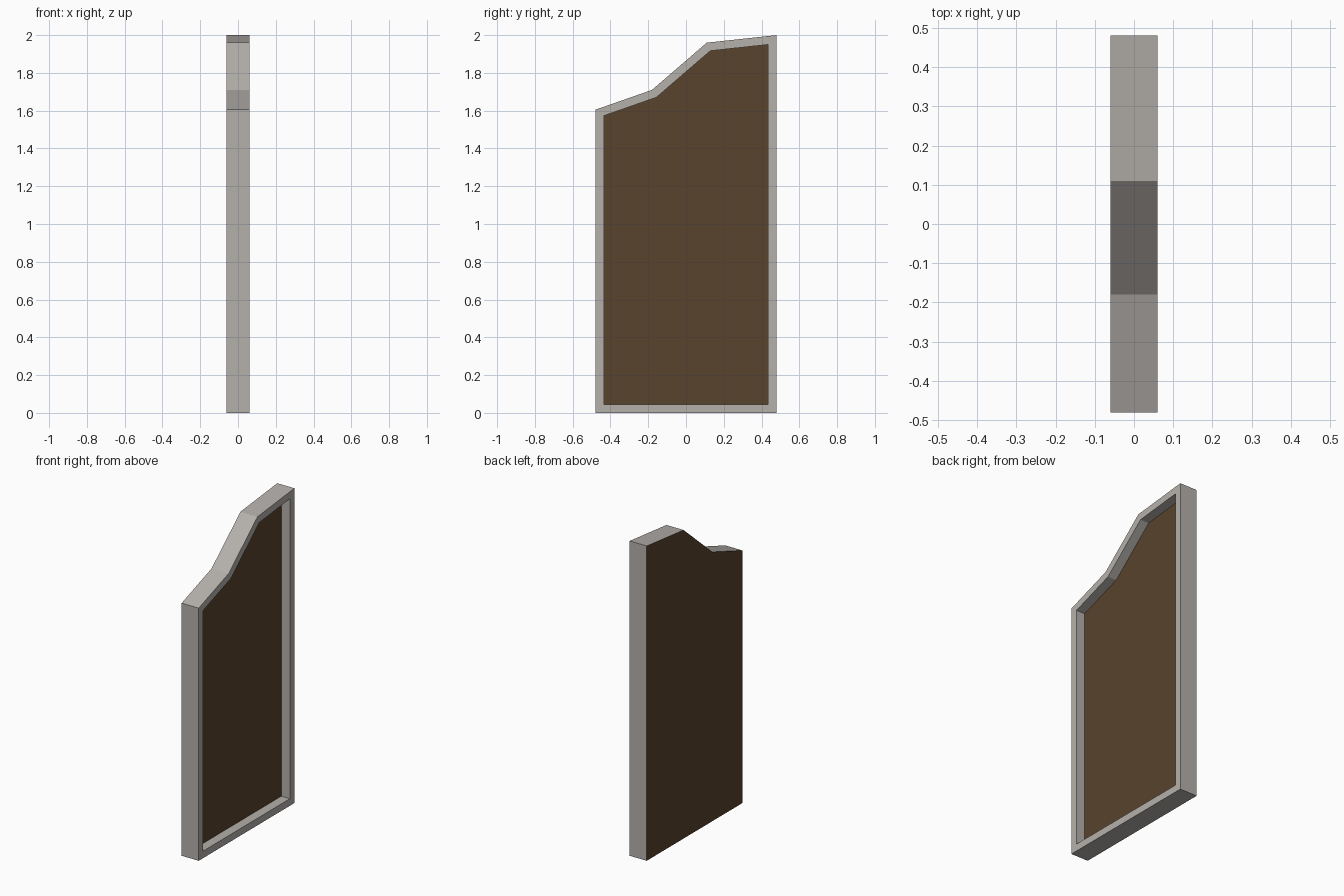
import bpy, bmesh
from mathutils import Vector

if "Cube" in bpy.data.objects:
    bpy.data.objects.remove(bpy.data.objects["Cube"])

HALF = 0.06      # half thickness along x
RIM = 0.045      # width of the raised border
RECESS = 0.06    # depth of the sunken panel

def material(name, rgb):
    m = bpy.data.materials.new(name)
    m.diffuse_color = (*rgb, 1)
    m.use_nodes = True
    m.node_tree.nodes["Principled BSDF"].inputs["Base Color"].default_value = m.diffuse_color
    return m

# stepped outline in (y, z), counter-clockwise seen from +x
outline = [(-0.48, 0), (0.48, 0), (0.48, 2.0), (0.11, 1.96), (-0.18, 1.71), (-0.48, 1.605)]

bm = bmesh.new()

# solid slab
front = bm.faces.new([bm.verts.new((HALF, y, z)) for y, z in outline])
back = bm.faces.new([bm.verts.new((-HALF, y, z)) for y, z in reversed(outline)])
n = len(outline)
fv, bv = list(front.verts), list(reversed(back.verts))
for i in range(n):
    j = (i + 1) % n
    bm.faces.new((fv[j], fv[i], bv[i], bv[j]))
bmesh.ops.recalc_face_normals(bm, faces=bm.faces[:])

# border, then sunken panel
bmesh.ops.inset_individual(bm, faces=[front], thickness=RIM, use_even_offset=True)
panel = bmesh.ops.extrude_discrete_faces(bm, faces=[front])["faces"][0]
bmesh.ops.translate(bm, verts=panel.verts[:], vec=Vector((-RECESS, 0, 0)))
bmesh.ops.recalc_face_normals(bm, faces=bm.faces[:])

# brown on the sunken panel and the back, grey on the frame
for f in bm.faces:
    f.material_index = int(abs(f.normal.x) > 0.9 and f.calc_center_median().x < HALF / 2)

mesh = bpy.data.meshes.new("framed_panel")
bm.to_mesh(mesh)
bm.free()
mesh.materials.append(material("warm grey frame", (0.46, 0.435, 0.41)))
mesh.materials.append(material("dark brown panel", (0.10, 0.056, 0.026)))
bpy.context.collection.objects.link(bpy.data.objects.new("framed_panel", mesh))
